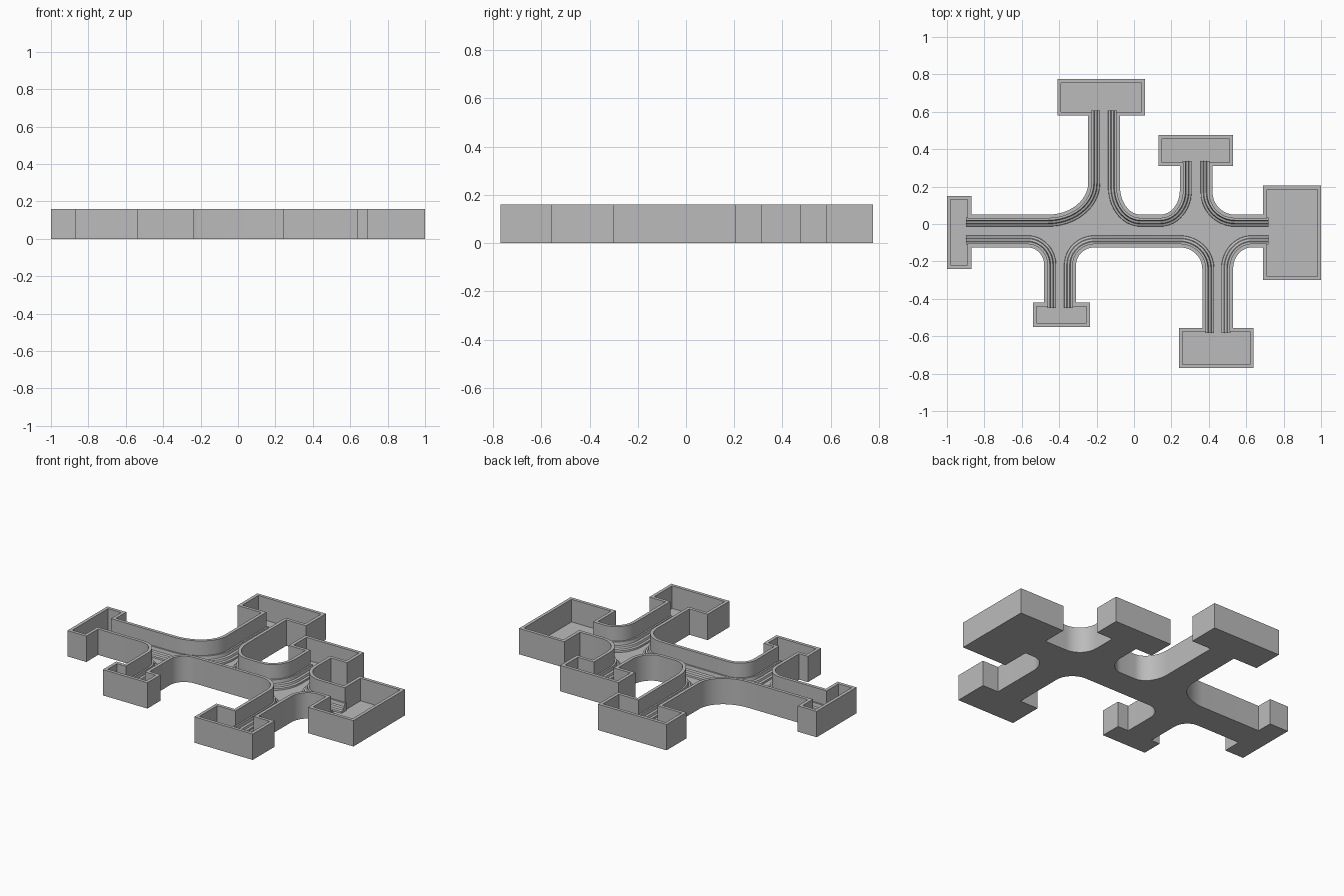
import bpy, bmesh, math
from mathutils import Vector

cube = bpy.data.objects.get("Cube")
if cube:
    bpy.data.objects.remove(cube)

WALL, HEIGHT, FLOOR = 0.02, 0.16, 0.02

grey = bpy.data.materials.new("plain grey")
grey.use_nodes = True
grey.diffuse_color = (0.5, 0.5, 0.5, 1)
grey.node_tree.nodes["Principled BSDF"].inputs["Base Color"].default_value = (0.5, 0.5, 0.5, 1)


def V(x, y):
    return Vector((x, y))


def bend(a, b, corner, n=12):
    """Quarter ellipse from a to b, rounding off the corner."""
    centre = a + b - corner
    return [centre + (corner - b) * math.cos(t) + (corner - a) * math.sin(t)
            for t in (math.pi / 2 * i / n for i in range(n + 1))]


def offset(path, d, closed):
    """Move a path sideways to its right with mitred corners."""
    out, n = [], len(path)
    for i, p in enumerate(path):
        before = path[i - 1] if closed or i else None
        after = path[(i + 1) % n] if closed or i < n - 1 else None
        d1 = (p - before).normalized() if before else (after - p).normalized()
        d2 = (after - p).normalized() if after else d1
        n1, n2 = V(d1.y, -d1.x), V(d2.y, -d2.x)
        out.append(p + (n1 + n2) * d / (1 + n1.dot(n2)))
    return out


def finish(name, bm):
    bmesh.ops.recalc_face_normals(bm, faces=bm.faces)
    mesh = bpy.data.meshes.new(name)
    bm.to_mesh(mesh)
    bm.free()
    mesh.materials.append(grey)
    obj = bpy.data.objects.new(name, mesh)
    bpy.context.collection.objects.link(obj)
    bpy.ops.object.select_all(action='DESELECT')
    obj.select_set(True)
    bpy.context.view_layer.objects.active = obj
    bpy.ops.object.shade_smooth_by_angle(angle=math.radians(25))


def ring(bm, path, z):
    return [bm.verts.new((p.x, p.y, z)) for p in path]


def skin(bm, r1, r2, closed):
    n = len(r1)
    for i in range(n if closed else n - 1):
        j = (i + 1) % n
        bm.faces.new((r1[i], r1[j], r2[j], r2[i]))


# Corridor sides between neighbouring rooms, clockwise from the left room
N, S = 0.05, -0.125
sides = [
    [V(-0.87, N)] + bend(V(-0.46, N), V(-0.245, 0.22), V(-0.245, N)) + [V(-0.245, 0.58)],
    [V(-0.075, 0.58)] + bend(V(-0.075, 0.2), V(0.035, N), V(-0.075, N))
    + bend(V(0.14, N), V(0.245, 0.18), V(0.245, N)) + [V(0.245, 0.31)],
    [V(0.42, 0.31)] + bend(V(0.42, 0.17), V(0.54, N), V(0.42, N)) + [V(0.69, N)],
    [V(0.69, S)] + bend(V(0.63, S), V(0.53, -0.24), V(0.53, S)) + [V(0.53, -0.555)],
    [V(0.365, -0.555)] + bend(V(0.365, -0.24), V(0.245, S), V(0.365, S))
    + bend(V(-0.21, S), V(-0.31, -0.22), V(-0.31, S)) + [V(-0.31, -0.42)],
    [V(-0.48, -0.42)] + bend(V(-0.48, -0.22), V(-0.57, S), V(-0.48, S)) + [V(-0.87, S)],
]

# Room corners that follow each corridor side
rooms = [
    [V(-0.41, 0.58), V(-0.41, 0.775), V(0.06, 0.775), V(0.06, 0.58)],
    [V(0.13, 0.31), V(0.13, 0.475), V(0.53, 0.475), V(0.53, 0.31)],
    [V(0.69, 0.205), V(1, 0.205), V(1, -0.3), V(0.69, -0.3)],
    [V(0.64, -0.555), V(0.64, -0.77), V(0.24, -0.77), V(0.24, -0.555)],
    [V(-0.235, -0.42), V(-0.235, -0.55), V(-0.54, -0.55), V(-0.54, -0.42)],
    [V(-0.87, -0.24), V(-1, -0.24), V(-1, 0.15), V(-0.87, 0.15)],
]

# Walls and floor in one closed shell
outline = [p for side, room in zip(sides, rooms) for p in side + room]
inner = offset(outline, WALL, True)
bm = bmesh.new()
rings = [ring(bm, outline, 0), ring(bm, outline, HEIGHT),
         ring(bm, inner, HEIGHT), ring(bm, inner, FLOOR)]
for lower, upper in zip(rings, rings[1:]):
    skin(bm, lower, upper, True)
bm.faces.new(rings[0])
bm.faces.new(rings[-1])
finish("walls_and_floor", bm)

# Low stepped ledges along the foot of each corridor wall
ledge = [(0.015, 0.01), (0.015, 0.07), (0.03, 0.07), (0.034, 0.05), (0.046, 0.046),
         (0.05, 0.034), (0.062, 0.03), (0.065, 0.01)]
names = ["left_back", "middle_back", "right_back", "right_front", "middle_front", "left_front"]
for name, side in zip(names, sides):
    path = side[:]
    path[0] = path[0] + (path[0] - path[1]).normalized() * 0.028
    path[-1] = path[-1] + (path[-1] - path[-2]).normalized() * 0.028
    path[0], path[-1] = path[0].copy(), path[-1].copy()
    # Start and stop the ledge just inside the rooms
    bm = bmesh.new()
    strips = [ring(bm, offset(path, d, False), z) for d, z in ledge]
    for a, b in zip(strips, strips[1:] + strips[:1]):
        skin(bm, a, b, False)
    for end in (0, -1):
        bm.faces.new([s[end] for s in strips])
    finish(name + "_ledge", bm)
